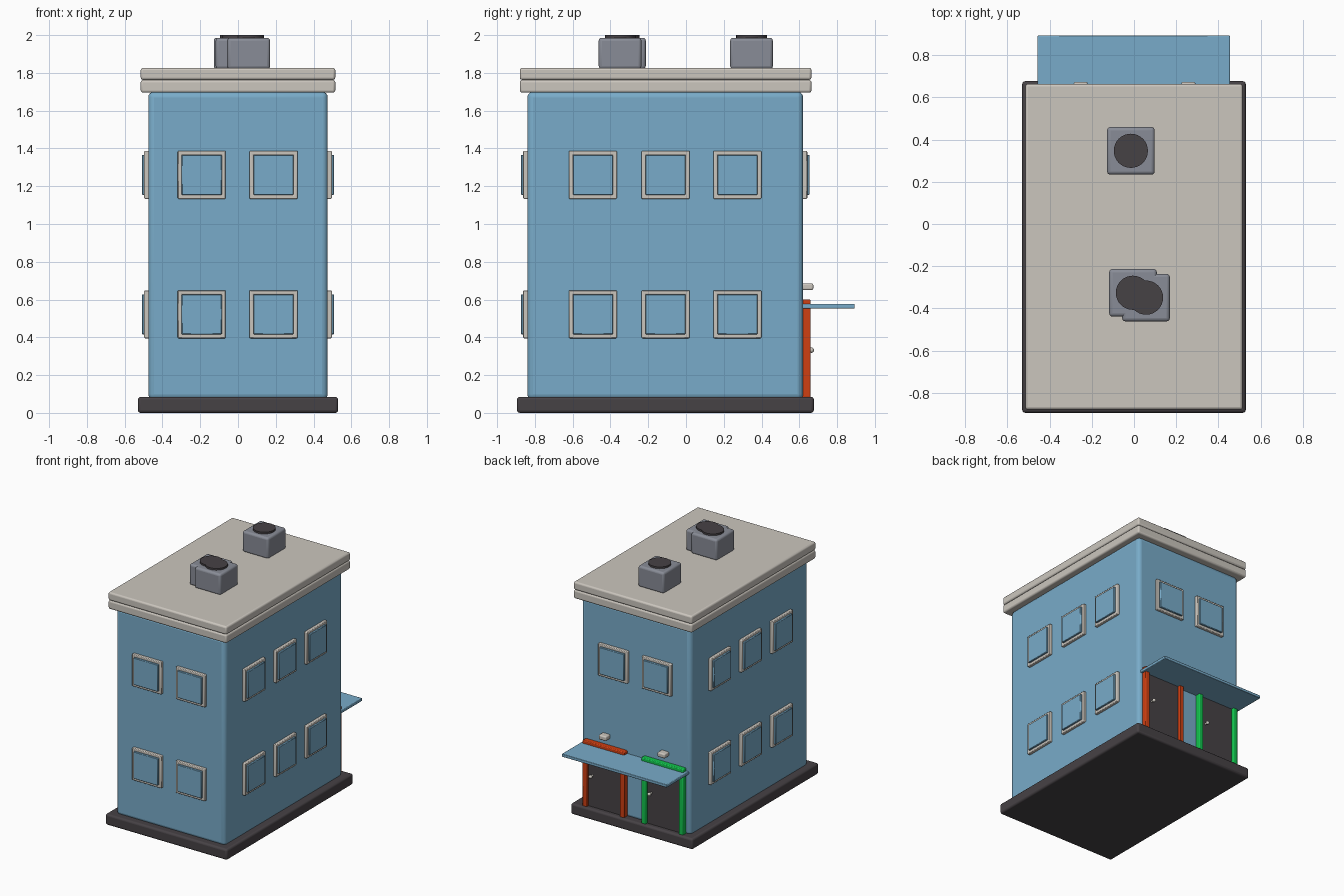
import bpy, bmesh, math
from mathutils import Matrix, Vector

if "Cube" in bpy.data.objects:
    bpy.data.objects.remove(bpy.data.objects["Cube"])


def material(name, rgb):
    m = bpy.data.materials.new(name)
    m.diffuse_color = (*rgb, 1)
    m.use_nodes = True
    m.node_tree.nodes["Principled BSDF"].inputs["Base Color"].default_value = m.diffuse_color
    return m


BLUE = material("wall_blue", (0.19, 0.41, 0.585))
STONE = material("pale_stone", (0.60, 0.565, 0.515))
DARK = material("charcoal", (0.062, 0.054, 0.060))
GREY = material("unit_grey", (0.25, 0.265, 0.31))
ORANGE = material("door_orange", (0.62, 0.05, 0.006))
GREEN = material("door_green", (0.006, 0.55, 0.075))


def finish(ob, mat, bevel=0.0, segments=3):
    ob.data.materials.append(mat)
    bpy.context.collection.objects.link(ob)
    if bevel:
        b = ob.modifiers.new("round_edges", 'BEVEL')
        b.width, b.segments = bevel, segments
    bpy.ops.object.select_all(action='DESELECT')
    ob.select_set(True)
    bpy.context.view_layer.objects.active = ob
    bpy.ops.object.shade_smooth_by_angle(angle=math.radians(35))
    return ob


def box(name, lo, hi, mat, bevel=0.0, segments=3, matrix=None):
    """Box between two corners, optionally placed by a matrix."""
    lo, hi = Vector(lo), Vector(hi)
    bm = bmesh.new()
    bmesh.ops.create_cube(bm, size=1)
    for v in bm.verts:
        v.co = (lo + hi) / 2 + Vector(a * b for a, b in zip(v.co, hi - lo))
    if matrix:
        bm.transform(matrix)
    me = bpy.data.meshes.new(name)
    bm.to_mesh(me)
    bm.free()
    return finish(bpy.data.objects.new(name, me), mat, bevel, segments)


def disc(name, centre, radius, height, mat):
    bm = bmesh.new()
    bmesh.ops.create_cone(bm, cap_ends=True, segments=32, radius1=radius, radius2=radius,
                          depth=height, matrix=Matrix.Translation(centre))
    me = bpy.data.meshes.new(name)
    bm.to_mesh(me)
    bm.free()
    return finish(bpy.data.objects.new(name, me), mat)


# Main masses
box("base_plinth", (-0.53, -0.895, 0), (0.53, 0.677, 0.085), DARK, 0.015)
box("building_body", (-0.475, -0.84, 0.07), (0.475, 0.62, 1.70), BLUE, 0.03, 4)
box("lower_cornice", (-0.515, -0.88, 1.695), (0.515, 0.664, 1.763), STONE, 0.013)
box("roof_slab", (-0.515, -0.88, 1.763), (0.515, 0.664, 1.827), STONE, 0.013)


# Windows: bevelled frame with a pane standing slightly proud of it
def window(wall, z):
    h, w = 0.127, 0.022
    bars = [((-h, -h), (h, -h + w)), ((-h, h - w), (h, h)),
            ((-h, -h + w), (-h + w, h - w)), ((h - w, -h + w), (h, h - w))]
    m = wall @ Matrix.Translation((0, 0, z))
    bm = bmesh.new()
    outer = [(-h, -h), (h, -h), (h, h), (-h, h)]
    k = (h - w) / h
    rings = [[bm.verts.new((x * s, y, z2 * s)) for x, z2 in outer]
             for s, y in ((1, 0.01), (1, -0.022), (k, -0.022), (k, 0.01))]
    for r in range(4):
        a, b = rings[r], rings[(r + 1) % 4]
        for i in range(4):
            j = (i + 1) % 4
            bm.faces.new((a[i], a[j], b[j], b[i]))
    bmesh.ops.recalc_face_normals(bm, faces=bm.faces)
    bm.transform(m)
    me = bpy.data.meshes.new("window_frame")
    bm.to_mesh(me)
    bm.free()
    finish(bpy.data.objects.new("window_frame", me), STONE, 0.005, 2)
    p = h - w + 0.001
    box("window_pane", (-p, -0.034, -p), (p, 0.01, p), BLUE, 0.003, 1, m)


def wall_matrix(x, y, turn):
    return Matrix.Translation((x, y, 0)) @ Matrix.Rotation(math.radians(turn), 4, 'Z')


LOW, HIGH = 0.522, 1.26
for z in (LOW, HIGH):
    for x in (-0.192, 0.188):
        window(wall_matrix(x, -0.84, 0), z)
    for y in (-0.493, -0.108, 0.272):
        window(wall_matrix(0.475, y, 90), z)
        window(wall_matrix(-0.475, y, -90), z)
for x in (-0.19, 0.19):
    window(wall_matrix(x, 0.62, 180), HIGH)

# Rear doors with coloured surrounds, knobs and lamps
for name, cx, mat in (("orange", 0.258, ORANGE), ("green", -0.253, GREEN)):
    box(name + "_door_panel", (cx - 0.15, 0.60, 0.08), (cx + 0.15, 0.637, 0.575), DARK)
    for s in (-1, 1):
        x = cx + s * 0.163
        box(name + "_door_jamb", (x - 0.019, 0.61, 0.08), (x + 0.019, 0.66, 0.57), mat, 0.006, 2)
    box(name + "_door_lintel", (cx - 0.182, 0.61, 0.562), (cx + 0.182, 0.66, 0.60), mat, 0.006, 2)
    bm = bmesh.new()
    bmesh.ops.create_uvsphere(bm, u_segments=16, v_segments=8, radius=0.014,
                              matrix=Matrix.Translation((cx + 0.108, 0.664, 0.332)))
    bmesh.ops.create_cone(bm, cap_ends=True, segments=12, radius1=0.007, radius2=0.007, depth=0.04,
                          matrix=Matrix.Translation((cx + 0.108, 0.645, 0.332))
                          @ Matrix.Rotation(math.pi / 2, 4, 'X'))
    me = bpy.data.meshes.new("door_knob")
    bm.to_mesh(me)
    bm.free()
    finish(bpy.data.objects.new("door_knob", me), STONE)
    box("door_lamp", (cx - 0.033, 0.615, 0.65), (cx + 0.033, 0.674, 0.686), STONE, 0.009)

# Canopy over both doors
box("door_canopy", (-0.457, 0.61, 0.553), (0.455, 0.893, 0.576), BLUE, 0.004, 2)

# Rooftop cooling units, two of them overlapping
for x, y in ((-0.015, 0.347), (-0.005, -0.326), (0.057, -0.349)):
    box("cooling_unit", (x - 0.113, y - 0.113, 1.82), (x + 0.113, y + 0.113, 1.986), GREY, 0.016)
    disc("cooling_fan", (x, y, 1.985), 0.081, 0.03, DARK)
